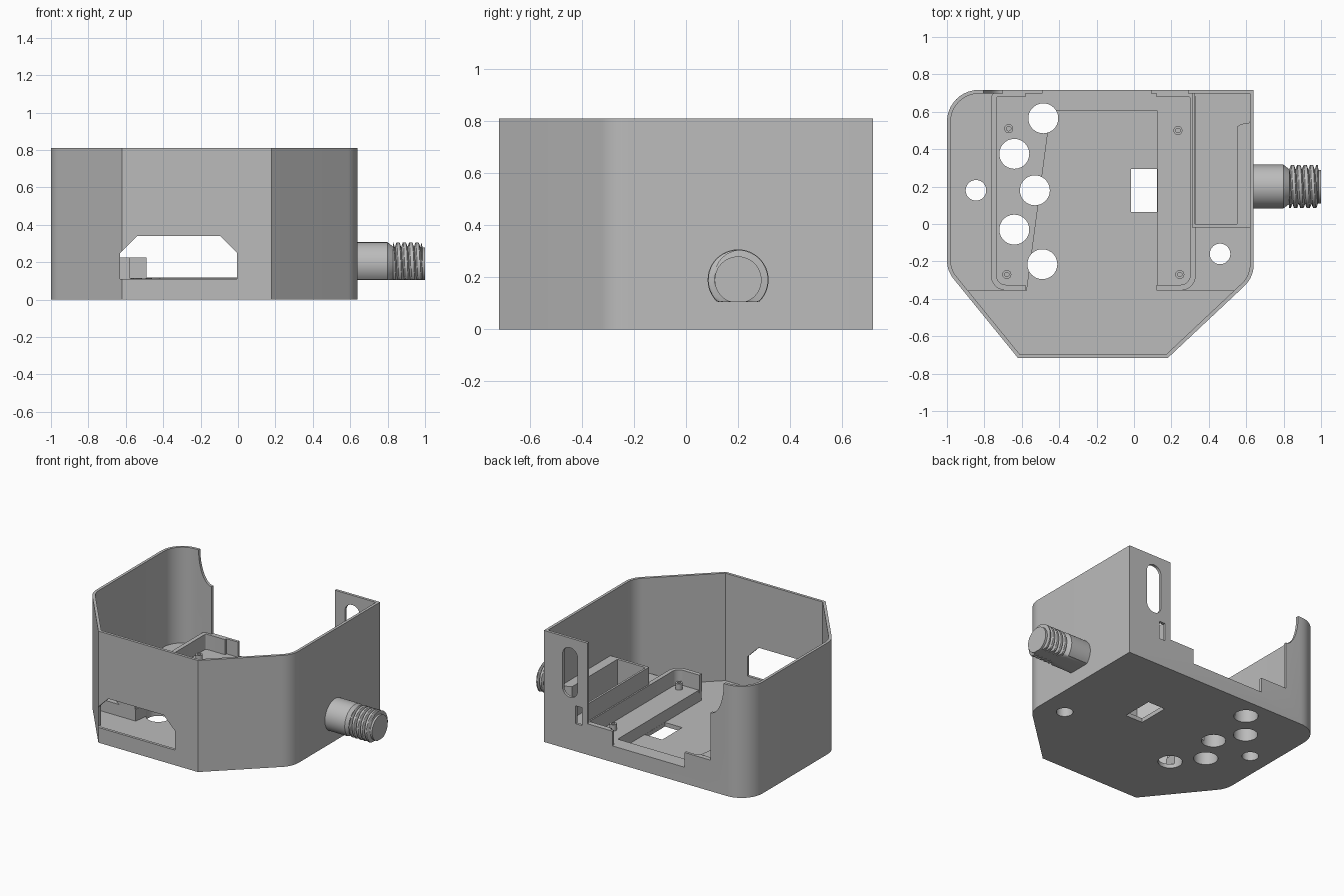
import bpy, bmesh, math
from mathutils import Vector

if "Cube" in bpy.data.objects:
    bpy.data.objects.remove(bpy.data.objects["Cube"])

grey = bpy.data.materials.new("plain_grey")
grey.use_nodes = True
grey.diffuse_color = (0.5, 0.5, 0.5, 1)
grey.node_tree.nodes["Principled BSDF"].inputs["Base Color"].default_value = (0.5, 0.5, 0.5, 1)

FLOOR, LEDGE, RIM, BOX, TOP, WALL = 0.03, 0.115, 0.225, 0.35, 0.81, 0.02
STEP = -0.355


def finish(name, bm):
    bmesh.ops.recalc_face_normals(bm, faces=bm.faces)
    mesh = bpy.data.meshes.new(name)
    bm.to_mesh(mesh)
    bm.free()
    ob = bpy.data.objects.new(name, mesh)
    bpy.context.collection.objects.link(ob)
    mesh.materials.append(grey)
    return ob


def prism(name, pts, lo, hi, axis="z"):
    """Extrude a 2D outline along z, or an xz outline along y."""
    bm = bmesh.new()
    place = (lambda p, h: (p[0], p[1], h)) if axis == "z" else (lambda p, h: (p[0], h, p[1]))
    a = [bm.verts.new(place(p, lo)) for p in pts]
    b = [bm.verts.new(place(p, hi)) for p in pts]
    bm.faces.new(a)
    bm.faces.new(b)
    for i in range(len(pts)):
        j = (i + 1) % len(pts)
        bm.faces.new((a[i], a[j], b[j], b[i]))
    return finish(name, bm)


def rect(x0, x1, y0, y1):
    return [(x0, y0), (x1, y0), (x1, y1), (x0, y1)]


def circle(x, y, r, n=40):
    return [(x + r * math.cos(math.tau * i / n), y + r * math.sin(math.tau * i / n)) for i in range(n)]


def rounded(corners, inset=0.0, steps=10):
    """Counter-clockwise outline of (x, y, radius) corners, optionally inset."""
    out, n = [], len(corners)
    for i in range(n):
        p, q, s = (Vector(corners[(i + k) % n][:2]) for k in (-1, 0, 1))
        d1, d2 = (q - p).normalized(), (s - q).normalized()
        n1, n2 = Vector((-d1.y, d1.x)), Vector((-d2.y, d2.x))
        miter = (n1 + n2) / (1 + n1.dot(n2))
        v = q + miter * inset
        r = corners[i][2] - inset
        if r <= 0:
            out.append(v[:])
            continue
        centre = v + miter * r
        a0 = math.atan2(-n1.y, -n1.x)
        turn = math.acos(max(-1, min(1, n1.dot(n2))))
        for k in range(steps + 1):
            a = a0 + turn * k / steps
            out.append((centre.x + r * math.cos(a), centre.y + r * math.sin(a)))
    return out


def keep_below(pts, y):
    """Clip an outline to the part in front of y."""
    out = []
    for p, q in zip(pts, pts[1:] + pts[:1]):
        if p[1] <= y:
            out.append(p)
        if (p[1] <= y) != (q[1] <= y):
            t = (y - p[1]) / (q[1] - p[1])
            out.append((p[0] + t * (q[0] - p[0]), y))
    return out


def cut(ob, cutter):
    mod = ob.modifiers.new("cut", "BOOLEAN")
    mod.operation, mod.solver, mod.object = "DIFFERENCE", "EXACT", cutter
    bpy.context.view_layer.objects.active = ob
    bpy.ops.object.modifier_apply(modifier=mod.name)
    bpy.data.objects.remove(cutter)


# Housing: walls, low front floor and raised rear floor
corners = [(-0.62, -0.717, 0), (0.18, -0.717, 0), (0.64, -0.285, 0.16),
           (0.64, 0.717, 0), (-1, 0.717, 0.17), (-1, -0.25, 0.16)]
inner = rounded(corners, WALL)
housing = prism("housing", rounded(corners), 0, TOP)
cut(housing, prism("cavity", inner, LEDGE, 1))
cut(housing, prism("front_pocket", keep_below(inner, STEP), FLOOR, 0.3))
cut(housing, prism("tray_recess", [(-0.58, STEP - 0.05), (0.125, STEP - 0.05),
                                   (0.125, 0.605), (-0.445, 0.605)], FLOOR, 0.3))

# Front window
cut(housing, prism("window", [(-0.63, 0.11), (-0.005, 0.11), (-0.005, 0.25), (-0.095, 0.34),
                              (-0.54, 0.34), (-0.63, 0.25)], -0.8, -0.6, "y"))

# Open back with stepped notch and swept edge
sweep = [(-0.7 - 0.105 * math.sin(a), TOP - 0.24 * math.cos(a))
         for a in (math.pi / 2 * i / 12 for i in range(13))]
back = [(0.29, 1), (0.29, RIM), (0.09, RIM), (0.09, LEDGE + 0.003), (-0.49, LEDGE + 0.003),
        (-0.49, RIM), (-0.7, RIM)] + sweep + [(-0.805, 1)]
cut(housing, prism("back_opening", back, 0.66, 0.8, "y"))

# Slots in the rear tab
slot = rounded([(0.37, 0.38, 0.059), (0.49, 0.38, 0.059), (0.49, 0.74, 0.059), (0.37, 0.74, 0.059)])
cut(housing, prism("tab_slot", slot, 0.66, 0.8, "y"))
cut(housing, prism("small_slot", rect(0.335, 0.385, 0.2, 0.33), 0.66, 0.8, "y"))

# Floor holes
for x, y, r in [(-0.485, 0.565, 0.08), (-0.64, 0.375, 0.08), (-0.53, 0.18, 0.08),
                (-0.64, -0.03, 0.08), (-0.49, -0.215, 0.08), (-0.845, 0.18, 0.055),
                (0.46, -0.16, 0.055)]:
    cut(housing, prism("hole", circle(x, y, r), -0.1, 0.3))
cut(housing, prism("square_hole", rect(-0.015, 0.124, 0.065, 0.295), -0.1, 0.1))

# Tray rim, open in the middle
rim_corners = [(-0.765, STEP, 0.08), (0.33, STEP, 0.08), (0.33, 0.71, 0.04), (-0.765, 0.71, 0.04)]
rim = prism("tray_rim", rounded(rim_corners), LEDGE - 0.02, RIM)
cut(rim, prism("rim_inside", rounded(rim_corners, 0.03), 0, 1))
cut(rim, prism("rim_gap", rect(-0.58, 0.12, -1, 1), 0, 1))

# Side compartment
box = prism("side_compartment", rect(0.31, 0.63, -0.02, 0.705), LEDGE - 0.02, BOX)
cut(box, prism("box_inside", [(0.325, 0), (0.55, 0), (0.55, 0.52), (0.575, 0.535), (0.615, 0.54),
                              (0.625, 0.56), (0.625, 0.8), (0.325, 0.8)], LEDGE + 0.002, 1))

# Screw posts
posts = []
for x, y in [(-0.67, 0.51), (0.235, 0.5), (-0.68, -0.27), (0.245, -0.27)]:
    post = prism("screw_post", circle(x, y, 0.024, 20), LEDGE - 0.02, LEDGE + 0.045)
    cut(post, prism("post_bore", circle(x, y, 0.012, 16), LEDGE, 1))
    posts.append(post)


# Threaded stud with a flat underside
def stud_radius(x, turn):
    if x < 0.8:
        return 0.117
    if x < 0.83:
        return 0.117 - (x - 0.8) * 0.8
    phase = ((x - 0.83) / 0.034 - turn) % 1
    return min(0.09 + 0.05 * (1 - abs(2 * phase - 1)), 0.115) if x < 0.985 else 0.09


bm = bmesh.new()
seg = 48
xs = [0.63, 0.799, 0.829] + [0.83 + 0.17 * i / 60 for i in range(61)]
rings = []
for x in xs:
    ring = []
    for k in range(seg):
        a = math.tau * k / seg
        r = stud_radius(x, k / seg)
        ring.append(bm.verts.new((x, 0.2 + r * math.cos(a), max(0.105, 0.19 + r * math.sin(a)))))
    rings.append(ring)
for r0, r1 in zip(rings, rings[1:]):
    for k in range(seg):
        j = (k + 1) % seg
        bm.faces.new((r0[k], r0[j], r1[j], r1[k]))
bm.faces.new(rings[0])
bm.faces.new(rings[-1])
stud = finish("threaded_stud", bm)

# Smooth the round parts, keep the edges sharp
for ob in [housing, rim, box, stud] + posts:
    bpy.ops.object.select_all(action="DESELECT")
    ob.select_set(True)
    bpy.context.view_layer.objects.active = ob
    bpy.ops.object.shade_smooth_by_angle(angle=math.radians(30))
